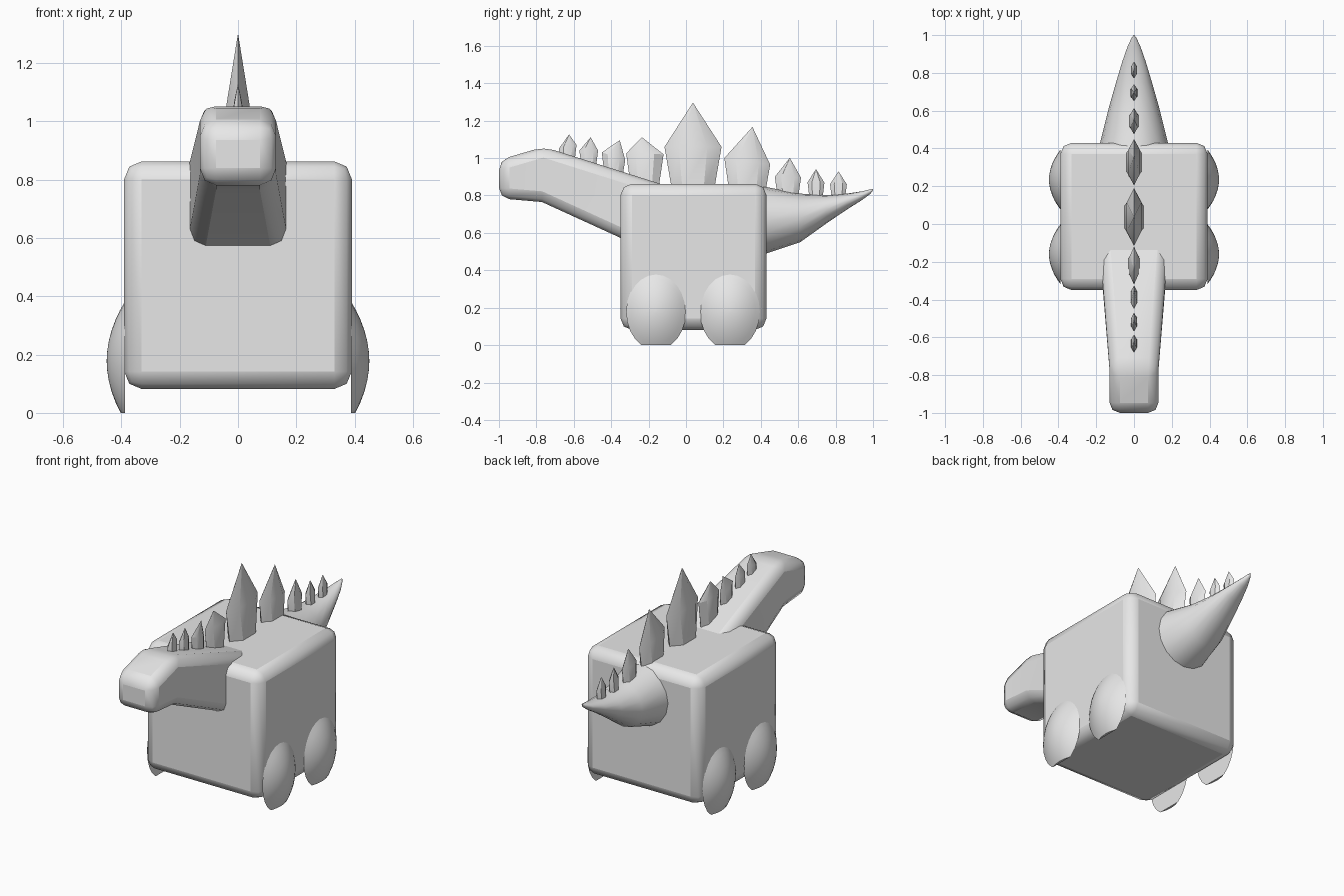
import bpy, bmesh, math

if "Cube" in bpy.data.objects:
    bpy.data.objects.remove(bpy.data.objects["Cube"])

grey = bpy.data.materials.new("light_grey")
grey.diffuse_color = (0.8, 0.8, 0.8, 1)
grey.use_nodes = True
grey.node_tree.nodes["Principled BSDF"].inputs["Base Color"].default_value = grey.diffuse_color


def finish(bm, name, angle=40, bevel=0, clamp_angle=None):
    """Turn a bmesh into a named, shaded object."""
    bmesh.ops.recalc_face_normals(bm, faces=bm.faces)
    me = bpy.data.meshes.new(name)
    bm.to_mesh(me)
    bm.free()
    me.materials.append(grey)
    ob = bpy.data.objects.new(name, me)
    bpy.context.collection.objects.link(ob)
    if bevel:
        mod = ob.modifiers.new("rounding", 'BEVEL')
        mod.width = bevel
        mod.segments = 2
        mod.limit_method = 'ANGLE'
        mod.angle_limit = math.radians(25)
    bpy.ops.object.select_all(action='DESELECT')
    ob.select_set(True)
    bpy.context.view_layer.objects.active = ob
    bpy.ops.object.shade_smooth_by_angle(angle=math.radians(angle))
    return ob


def loft(rings):
    """Skin closed rings of equal length and cap both ends."""
    bm = bmesh.new()
    loops = [[bm.verts.new(p) for p in r] for r in rings]
    n = len(loops[0])
    for a, b in zip(loops, loops[1:]):
        for i in range(n):
            j = (i + 1) % n
            bm.faces.new((a[i], a[j], b[j], b[i]))
    bm.faces.new(loops[0])
    bm.faces.new(loops[-1])
    return bm


# Body: rounded block
bm = bmesh.new()
bmesh.ops.create_cube(bm, size=0.78)
bmesh.ops.translate(bm, verts=bm.verts, vec=(0, 0.04, 0.472))
finish(bm, "body", bevel=0.06)

# Head and neck: boxy sections (half width, top y, top z, bottom y, bottom z)
sections = [(0.13, -1.0, 0.99, -1.0, 0.785),
            (0.13, -0.76, 1.06, -0.77, 0.765),
            (0.188, -0.02, 0.825, -0.08, 0.45)]
bm = loft([[(-w, ty, tz), (w, ty, tz), (w, by, bz), (-w, by, bz)]
           for w, ty, tz, by, bz in sections])
finish(bm, "head_and_neck", bevel=0.055)

# Tail: oval sections (y, half width, bottom z, top z)
tail = [(0.32, 0.195, 0.455, 0.865), (0.43, 0.18, 0.49, 0.845),
        (0.61, 0.135, 0.55, 0.81), (0.75, 0.095, 0.65, 0.802),
        (0.86, 0.062, 0.725, 0.81), (0.94, 0.034, 0.775, 0.822),
        (0.985, 0.013, 0.808, 0.833), (1.0, 0.002, 0.828, 0.836)]
N = 16
bm = loft([[(w * math.cos(2 * math.pi * i / N), y,
             (lo + hi) / 2 + (hi - lo) / 2 * math.sin(2 * math.pi * i / N))
            for i in range(N)] for y, w, lo, hi in tail])
finish(bm, "tail")

# Legs: shallow domes on the flanks, trimmed flat at the ground
for side, label in ((1, "right"), (-1, "left")):
    for yc, place in ((-0.16, "front"), (0.235, "back")):
        rings = []
        for r in (1, 0.85, 0.7, 0.52, 0.34, 0.16, 0.03):
            rings.append([(side * (0.388 + 0.062 * (1 - r * r)),
                           yc + 0.16 * r * math.cos(2 * math.pi * i / 24),
                           0.178 + 0.203 * r * math.sin(2 * math.pi * i / 24))
                          for i in range(24)])
        bm = loft(rings)
        cut = bmesh.ops.bisect_plane(
            bm, geom=bm.verts[:] + bm.edges[:] + bm.faces[:],
            plane_co=(0, 0, 0), plane_no=(0, 0, 1), clear_inner=True)
        edges = [e for e in cut["geom_cut"] if isinstance(e, bmesh.types.BMEdge)]
        bmesh.ops.holes_fill(bm, edges=edges)
        finish(bm, f"{place}_{label}_leg")

# Back plates: (tip y, tip z, front y, front z, rear y, rear z, base z, half width)
plates = [(-0.625, 1.125, -0.68, 1.05, -0.585, 1.07, 0.97, 0.018),
          (-0.51, 1.11, -0.57, 1.04, -0.47, 1.04, 0.94, 0.018),
          (-0.355, 1.095, -0.45, 1.03, -0.325, 0.99, 0.89, 0.022),
          (-0.235, 1.11, -0.32, 1.025, -0.12, 1.02, 0.84, 0.03),
          (0.037, 1.295, -0.115, 1.06, 0.19, 1.06, 0.83, 0.052),
          (0.355, 1.165, 0.205, 1.0, 0.45, 0.965, 0.78, 0.043),
          (0.555, 1.0, 0.475, 0.9, 0.615, 0.895, 0.77, 0.026),
          (0.695, 0.94, 0.65, 0.87, 0.74, 0.868, 0.77, 0.02),
          (0.815, 0.927, 0.77, 0.86, 0.86, 0.86, 0.77, 0.018)]


def plate_ring(w, ya, za, yb, zb):
    """Hexagon stretched from front point to rear point."""
    pts = []
    for x, t in ((0, 0), (1, 0.25), (1, 0.75), (0, 1), (-1, 0.75), (-1, 0.25)):
        pts.append((x * w, ya + (yb - ya) * t, za + (zb - za) * t))
    return pts


for k, (ty, tz, ya, za, yb, zb, base, w) in enumerate(plates):
    inset = 0.13 * (yb - ya)
    tip = 0.001
    bm = loft([plate_ring(w, ya + inset, base, yb - inset, base),
               plate_ring(w * 0.75, ya, za, yb, zb),
               plate_ring(tip, ty - tip, tz, ty + tip, tz)])
    finish(bm, f"back_plate_{k + 1}", angle=30)
